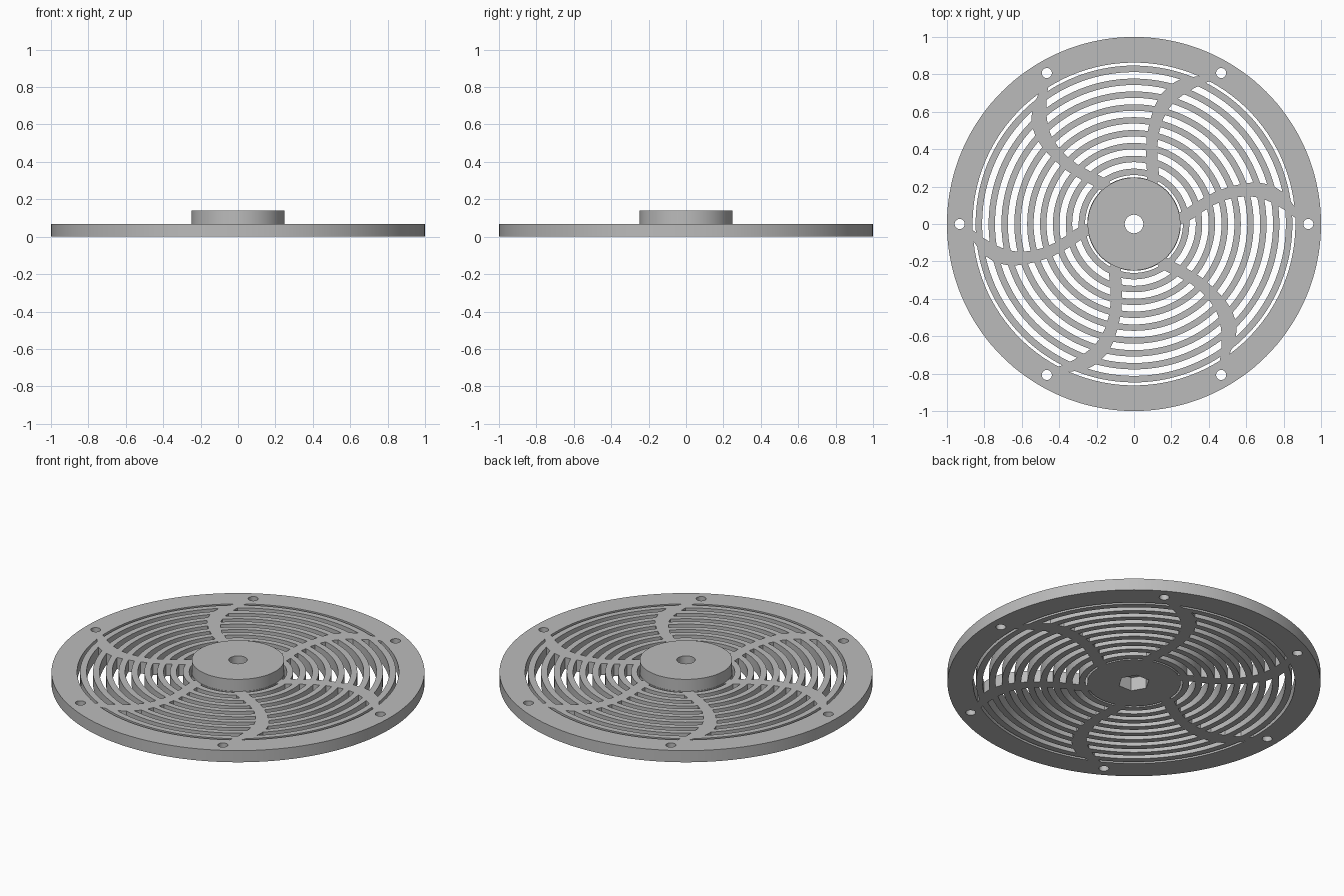
import bpy, bmesh
from math import radians, sin, cos

cube = bpy.data.objects.get("Cube")
if cube:
    bpy.data.objects.remove(cube)

THICK, TOP = 0.069, 0.14
HUB_R = 0.248

grey = bpy.data.materials.new("plain grey")
grey.use_nodes = True
grey.diffuse_color = (0.5, 0.5, 0.5, 1)
grey.node_tree.nodes["Principled BSDF"].inputs["Base Color"].default_value = (0.5, 0.5, 0.5, 1)


def make_object(name, bm):
    bmesh.ops.recalc_face_normals(bm, faces=bm.faces)
    mesh = bpy.data.meshes.new(name)
    bm.to_mesh(mesh)
    bm.free()
    mesh.materials.append(grey)
    obj = bpy.data.objects.new(name, mesh)
    bpy.context.collection.objects.link(obj)
    return obj


def add_prism(bm, radius, z0, z1, sides, x=0, y=0):
    ring = [bm.verts.new((x + radius * cos(radians(360 * i / sides)),
                          y + radius * sin(radians(360 * i / sides)), z0))
            for i in range(sides)]
    face = bm.faces.new(ring)
    out = bmesh.ops.extrude_face_region(bm, geom=[face])
    bmesh.ops.translate(bm, vec=(0, 0, z1 - z0),
                        verts=[v for v in out["geom"] if isinstance(v, bmesh.types.BMVert)])


# Edges of a curved spoke as (radius, degrees)
LOWER = [(0.25, 0), (0.283, 2), (0.358, 9.3), (0.434, 13.4), (0.5, 14.7), (0.57, 14.6),
         (0.633, 13.6), (0.693, 11.5), (0.746, 8.8), (0.8, 5.8), (0.865, 2)]
UPPER = [(0.25, 14), (0.32, 18), (0.39, 20.7), (0.47, 21.7), (0.56, 21.2), (0.65, 19.9),
         (0.72, 17.8), (0.79, 14.2), (0.82, 11.5), (0.865, 6)]


def edge_angle(table, r):
    for (r0, a0), (r1, a1) in zip(table, table[1:]):
        if r <= r1:
            return a0 + (a1 - a0) * (r - r0) / (r1 - r0)
    return table[-1][1]


def add_slot(bm, inner, outer, sector, steps=18):
    loops = []
    for i in range(steps + 1):
        loop = []
        for r, z in ((inner, -0.1), (outer, -0.1), (outer, 0.2), (inner, 0.2)):
            start = edge_angle(UPPER, r)
            end = 60 + edge_angle(LOWER, r)
            a = radians(60 * sector + start + (end - start) * i / steps)
            loop.append(bm.verts.new((r * cos(a), r * sin(a), z)))
        loops.append(loop)
    for a, b in zip(loops, loops[1:]):
        for j in range(4):
            k = (j + 1) % 4
            bm.faces.new((a[j], a[k], b[k], b[j]))
    bm.faces.new(loops[0])
    bm.faces.new(loops[-1])


def cut(obj, cutter):
    mod = obj.modifiers.new("cut", 'BOOLEAN')
    mod.operation = 'DIFFERENCE'
    mod.solver = 'EXACT'
    mod.object = cutter
    bpy.context.view_layer.objects.active = obj
    bpy.ops.object.modifier_apply(modifier=mod.name)


# Grille disc and raised hub
bm = bmesh.new()
add_prism(bm, 1, 0, THICK, 144)
grille = make_object("grille_disc", bm)
bm = bmesh.new()
add_prism(bm, HUB_R, THICK, TOP, 96)
hub = make_object("hub", bm)

# Vent slots between the spokes, and the rim bolt holes
rings = [(0.847, 0.863)]
for k in range(9):
    outer = 0.812 - 0.0688 * k
    rings.append((max(outer - 0.0345, HUB_R + 0.002), outer))
bm = bmesh.new()
for sector in range(6):
    for inner, outer in rings:
        add_slot(bm, inner, outer, sector)
    a = radians(60 * sector)
    add_prism(bm, 0.027, -0.1, 0.2, 24, 0.932 * cos(a), 0.932 * sin(a))
vents = make_object("vent_cutter", bm)

# Axle hole with a hexagonal nut pocket underneath
bm = bmesh.new()
add_prism(bm, 0.05, -0.1, 0.3, 32)
axle = make_object("axle_cutter", bm)
bm = bmesh.new()
add_prism(bm, 0.085, -0.1, 0.08, 6)
pocket = make_object("nut_pocket_cutter", bm)

for cutter in (vents, pocket):
    cut(grille, cutter)
for cutter in (pocket, axle):
    cut(hub, cutter)
for cutter in (vents, axle, pocket):
    bpy.data.objects.remove(cutter)

for obj in (grille, hub):
    bpy.ops.object.select_all(action='DESELECT')
    obj.select_set(True)
    bpy.context.view_layer.objects.active = obj
    bpy.ops.object.shade_smooth_by_angle(angle=radians(30))
